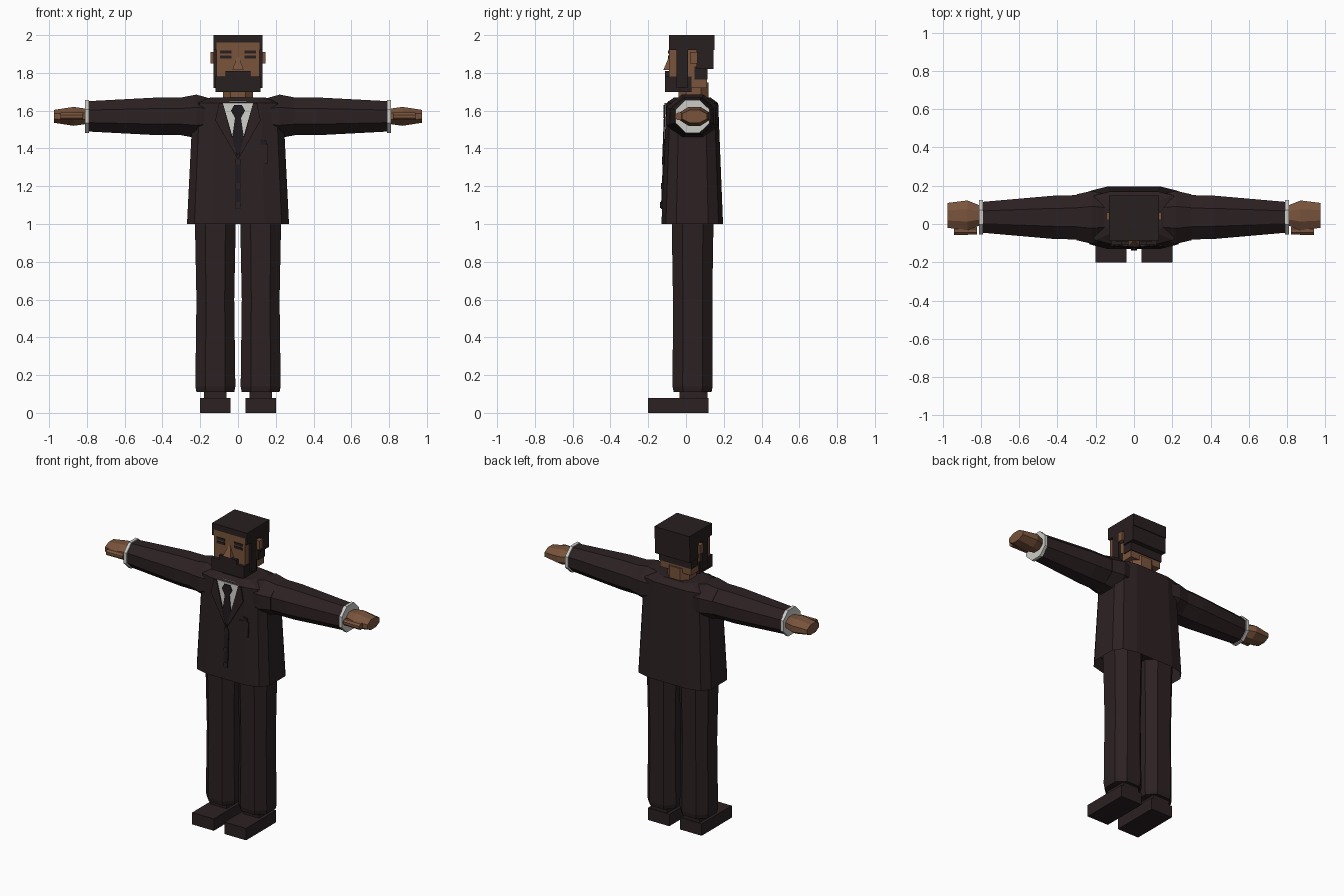
import bpy
import bmesh
from math import cos, sin, pi, copysign
from mathutils import Vector

cube = bpy.data.objects.get("Cube")
if cube:
    bpy.data.objects.remove(cube, do_unlink=True)


def material(name, *rgb):
    mat = bpy.data.materials.new(name)
    mat.use_nodes = True
    mat.diffuse_color = (*rgb, 1)
    shader = mat.node_tree.nodes["Principled BSDF"]
    shader.inputs["Base Color"].default_value = (*rgb, 1)
    return mat


SUIT = material("dark suit", 0.025, 0.015, 0.016)
HAIR = material("dark hair", 0.022, 0.014, 0.014)
TIE = material("dark tie", 0.014, 0.01, 0.013)
SKIN = material("brown skin", 0.19, 0.088, 0.045)
WHITE = material("shirt white", 0.6, 0.6, 0.57)


def finish(name, mat, bm):
    bmesh.ops.recalc_face_normals(bm, faces=bm.faces)
    mesh = bpy.data.meshes.new(name)
    bm.to_mesh(mesh)
    bm.free()
    mesh.materials.append(mat)
    bpy.context.collection.objects.link(bpy.data.objects.new(name, mesh))


def box(name, mat, centre, size):
    bm = bmesh.new()
    bmesh.ops.create_cube(bm, size=1)
    for vert in bm.verts:
        vert.co = Vector(centre) + vert.co * Vector(size)
    finish(name, mat, bm)


def bridge(name, mat, rings, open_start=False):
    """Skin a list of point loops and cap the ends."""
    bm = bmesh.new()
    loops = [[bm.verts.new(point) for point in ring] for ring in rings]
    for low, high in zip(loops, loops[1:]):
        for i in range(len(low)):
            bm.faces.new((low[i - 1], low[i], high[i], high[i - 1]))
    bm.faces.new(loops[-1])
    if not open_start:
        bm.faces.new(loops[0])
    finish(name, mat, bm)


def section(width, depth, sides, power):
    """Regular polygon, squared off by a power below one and fitted to its half sizes."""
    def squared(value):
        return copysign(abs(value / cos(pi / sides)) ** power, value)
    angles = [(2 * i + 1) * pi / sides for i in range(sides)]
    return [(width * squared(cos(a)), depth * squared(sin(a))) for a in angles]


def column(name, mat, x, y, stations, sides=8, power=0.8, open_start=False):
    """Upright loft through (height, half width, half depth)."""
    rings = [[(x + u, y + v, z) for u, v in section(w, d, sides, power)]
             for z, w, d in stations]
    bridge(name, mat, rings, open_start)


def limb(name, mat, side, y, stations, z=1.57):
    """Sideways loft through (reach, half depth, half height)."""
    rings = [[(side * x, y + u, z + v) for u, v in section(d, h, 8, 1)]
             for x, d, h in stations]
    bridge(name, mat, rings)


# Jacket tapers evenly from hem to shoulder, then closes in at the neck
HEM, SHOULDER, BODY_Y = 1, 1.64, 0.033


def body_size(z):
    return 0.27 - 0.05 * (z - HEM), 0.163 - 0.04 * (z - HEM)


top_width, top_depth = body_size(SHOULDER)
column("jacket_body", SUIT, 0, BODY_Y,
       [(HEM, *body_size(HEM)), (SHOULDER, top_width, top_depth),
        (SHOULDER + 0.03, top_width * 0.6, top_depth * 0.7)],
       sides=12, power=0.5, open_start=True)


def chest_plate(name, mat, lift, outline):
    """Thin plate lying on the sloping jacket front."""
    def layer(gap):
        return [(x, BODY_Y - body_size(z)[1] - gap, z) for x, z in outline]
    bridge(name, mat, [layer(lift - 0.007), layer(lift)])


def centred(half):
    """Mirror the left half of an outline."""
    return half + [(-x, z) for x, z in reversed(half) if x]


# Shirt, tie and jacket fastening
chest_plate("shirt_front", WHITE, 0.004, centred([(0, 1.36), (0.08, SHOULDER)]))
chest_plate("tie_blade", TIE, 0.009, centred([(0, 1.36), (0.035, 1.43), (0.015, 1.57)]))
chest_plate("tie_knot", TIE, 0.013, centred([(0.015, 1.56), (0.037, 1.6), (0.02, 1.63)]))
chest_plate("button_placket", TIE, 0.006, centred([(0.015, 1.08), (0.015, 1.32)]))
for height in (1.1, 1.2, 1.33):
    button = [(u, height + v) for u, v in section(0.016, 0.016, 8, 1)]
    chest_plate("jacket_button", SUIT, 0.011, button)

# Breast pocket with folded cloth
chest_plate("breast_pocket", SUIT, 0.005, [(0.09, 1.32), (0.16, 1.32), (0.16, 1.42), (0.09, 1.42)])
chest_plate("pocket_cloth", TIE, 0.005, [(0.12, 1.42), (0.15, 1.42), (0.15, 1.44), (0.12, 1.45)])

# Neck, collar and hips
column("neck", SKIN, 0, 0.04, [(1.6, 0.08, 0.08), (1.75, 0.08, 0.08)])
column("shirt_collar", WHITE, 0, 0.02, [(1.6, 0.09, 0.11), (1.65, 0.09, 0.115)])
box("hips", SUIT, (0, 0.03, 1.1), (0.4, 0.2, 0.1))

for side, word in ((1, "left_"), (-1, "right_")):
    chest_plate(word + "lapel", SUIT, 0.01,
                [(side * x, z) for x, z in
                 ((0, 1.34), (0.12, 1.55), (0.1, SHOULDER), (0.08, SHOULDER))])

    # Trouser leg, ankle and shoe
    leg_x = side * 0.12
    column(word + "trouser_leg", SUIT, leg_x, 0.035,
           [(0.11, 0.1, 0.1), (0.14, 0.106, 0.106), (0.6, 0.1, 0.104), (1.1, 0.11, 0.112)])
    box(word + "ankle", SUIT, (leg_x, 0.04, 0.1), (0.12, 0.15, 0.06))
    box(word + "shoe", SUIT, (leg_x, -0.04, 0.04), (0.16, 0.32, 0.08))

    # Shoulder, sleeve and shirt cuff
    arm_y = 0.035
    limb(word + "shoulder", SUIT, side, arm_y,
         [(0.13, 0.12, 0.09), (0.22, 0.138, 0.115), (0.3, 0.12, 0.1)])
    limb(word + "sleeve", SUIT, side, arm_y,
         [(0.25, 0.117, 0.1), (0.42, 0.113, 0.1), (0.8, 0.08, 0.08)])
    limb(word + "shirt_cuff", WHITE, side, arm_y,
         [(0.79, 0.09, 0.087), (0.81, 0.09, 0.087)])

    # Hand and thumb
    limb(word + "hand", SKIN, side, arm_y + 0.01,
         [(0.8, 0.05, 0.04), (0.87, 0.078, 0.05), (0.975, 0.065, 0.034)])
    limb(word + "thumb", SKIN, side, -0.035, [(0.82, 0.02, 0.02), (0.94, 0.023, 0.02)])

    # Ear, side hair, brow and eye
    box(word + "ear", SKIN, (side * 0.13, 0.04, 1.88), (0.03, 0.04, 0.06))
    box(word + "sideburn", HAIR, (side * 0.115, -0.02, 1.83), (0.03, 0.06, 0.22))
    box(word + "jaw_beard", HAIR, (side * 0.11, -0.03, 1.74), (0.02, 0.12, 0.08))
    for part, height in (("brow", 1.91), ("eye", 1.885)):
        box(word + part, HAIR, (side * 0.065, -0.09, height), (0.06, 0.009, 0.016))

# Head, hair and beard
box("head", SKIN, (0, 0.01, 1.84), (0.23, 0.2, 0.24))
box("hair_top", HAIR, (0, 0.03, 1.96), (0.26, 0.24, 0.08))
box("hair_back", HAIR, (0, 0.1, 1.9), (0.26, 0.09, 0.16))
box("hair_nape", HAIR, (0, 0.08, 1.8), (0.24, 0.07, 0.07))
box("chin_beard", HAIR, (0, -0.07, 1.74), (0.24, 0.08, 0.08))
box("moustache", HAIR, (0, -0.09, 1.79), (0.13, 0.04, 0.04))
column("nose", SKIN, 0, -0.085, [(1.815, 0.03, 0.035), (1.885, 0.005, 0.005)], sides=4)
